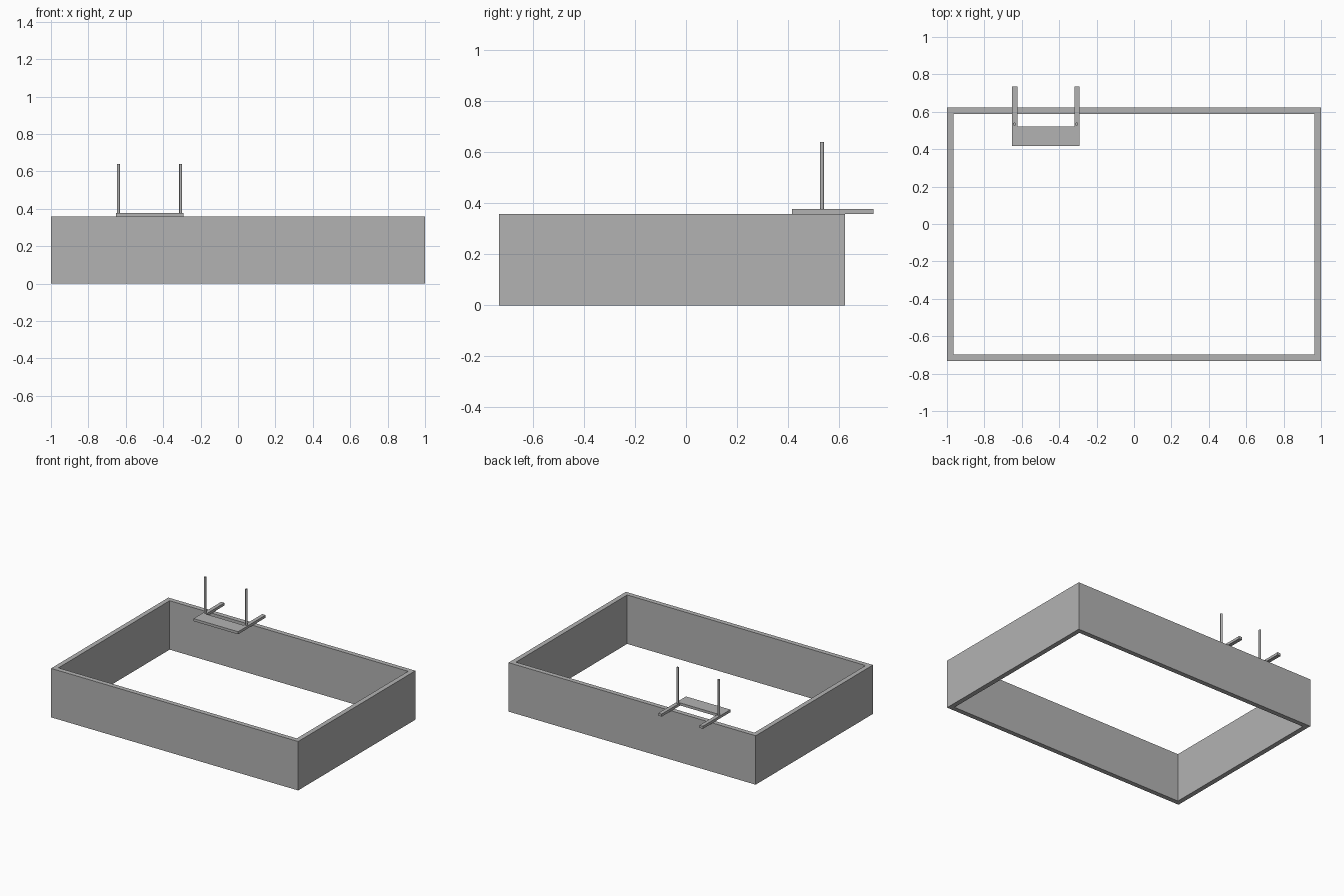
import bpy
import bmesh
from mathutils import Matrix, Vector

cube = bpy.data.objects.get("Cube")
if cube:
    bpy.data.objects.remove(cube, do_unlink=True)

grey = bpy.data.materials.new("mid_grey")
grey.use_nodes = True
grey.diffuse_color = (0.45, 0.45, 0.45, 1)
grey.node_tree.nodes["Principled BSDF"].inputs["Base Color"].default_value = grey.diffuse_color


def add_object(name, bm):
    bmesh.ops.recalc_face_normals(bm, faces=bm.faces)
    mesh = bpy.data.meshes.new(name)
    bm.to_mesh(mesh)
    bm.free()
    mesh.materials.append(grey)
    obj = bpy.data.objects.new(name, mesh)
    bpy.context.collection.objects.link(obj)
    return obj


def box(name, low, high):
    low, high = Vector(low), Vector(high)
    bm = bmesh.new()
    bmesh.ops.create_cube(bm, size=1, matrix=Matrix.Translation((low + high) / 2)
                          @ Matrix.Diagonal((*(high - low), 1)))
    return add_object(name, bm)


def post(name, x, y, bottom, top, radius):
    bm = bmesh.new()
    bmesh.ops.create_cone(bm, cap_ends=True, segments=16, radius1=radius,
                          radius2=radius, depth=top - bottom,
                          matrix=Matrix.Translation((x, y, (bottom + top) / 2)))
    for face in bm.faces:
        face.smooth = len(face.verts) == 4
    for edge in bm.edges:
        edge.smooth = all(f.smooth for f in edge.link_faces)
    return add_object(name, bm)


FRONT, BACK = -0.733, 0.623
WALL, HEIGHT = 0.035, 0.358
DECK_TOP = 0.377

# Open rectangular surround with no floor or lid
bm = bmesh.new()
rings = []
for inset in (0, WALL):
    for z in (0, HEIGHT):
        x, y0, y1 = 1 - inset, FRONT + inset, BACK - inset
        rings.append([bm.verts.new((px, py, z))
                      for px, py in ((-x, y0), (x, y0), (x, y1), (-x, y1))])
outer_low, outer_high, inner_low, inner_high = rings
for a, b in ((outer_low, outer_high), (outer_high, inner_high),
             (inner_high, inner_low), (inner_low, outer_low)):
    for i in range(4):
        j = (i + 1) % 4
        bm.faces.new((a[i], a[j], b[j], b[i]))
add_object("surround_walls", bm)

# Platform overhanging the inside of the back wall
LEFT, RIGHT, ARM = -0.291, -0.651, 0.027
box("platform", (RIGHT, 0.416, HEIGHT), (LEFT, 0.521, DECK_TOP))

# Support arms across the wall, each carrying an upright post
for side, x0 in (("right", RIGHT), ("left", LEFT - ARM)):
    box(side + "_arm", (x0, 0.521, HEIGHT), (x0 + ARM, 0.735, DECK_TOP))
    post(side + "_post", x0 + ARM / 2 - 0.002, 0.534, DECK_TOP, 0.64, 0.008)
